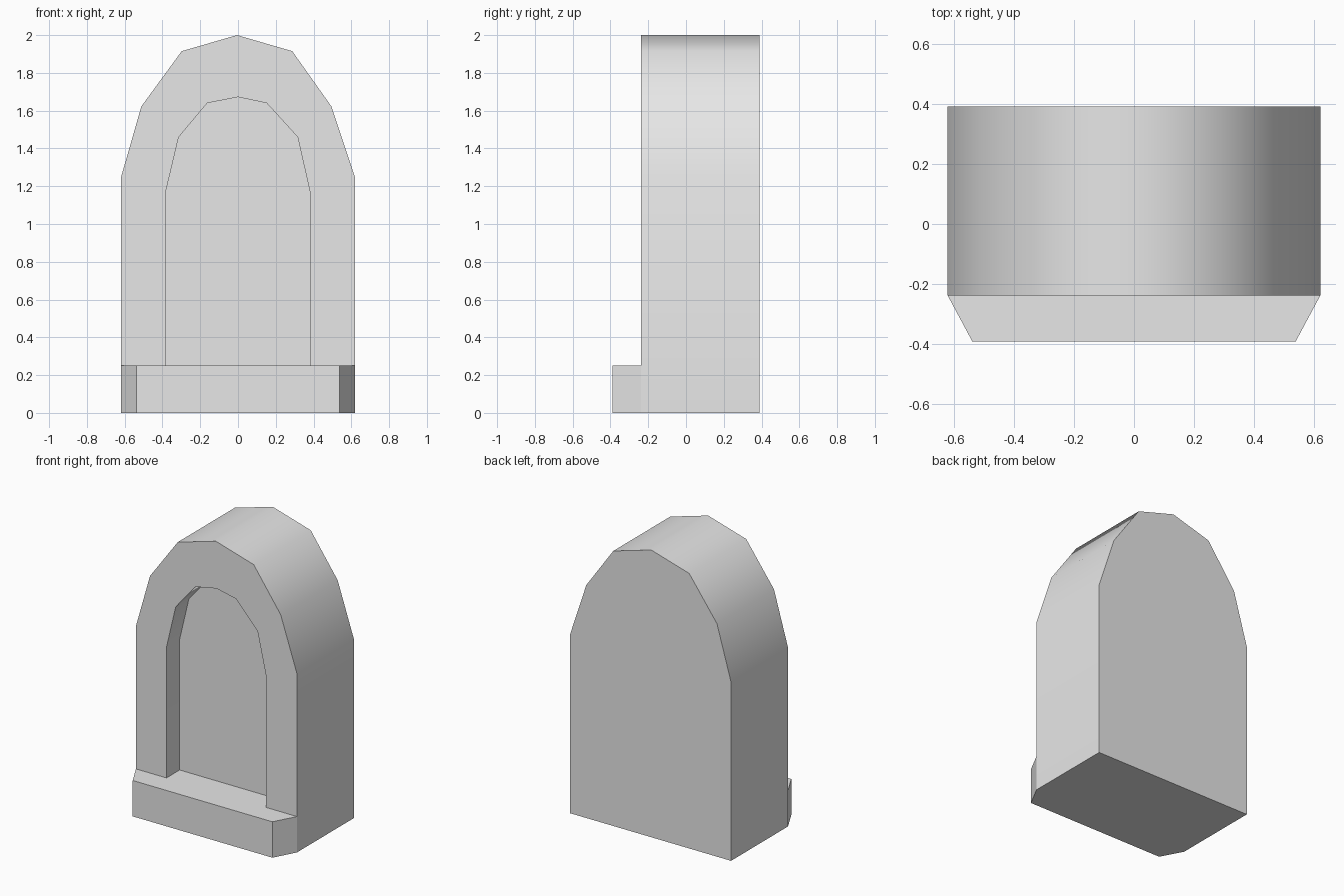
import bpy, bmesh, math
from mathutils import Vector

default = bpy.data.objects.get("Cube")
if default:
    bpy.data.objects.remove(default, do_unlink=True)

# Single stone colour
stone = bpy.data.materials.new("light grey stone")
stone.use_nodes = True
GREY = (0.8, 0.8, 0.8, 1)
stone.diffuse_color = GREY
stone.node_tree.nodes["Principled BSDF"].inputs["Base Color"].default_value = GREY


def prism(name, outline, direction):
    """Extrude a closed planar outline along a direction into a solid."""
    bm = bmesh.new()
    face = bm.faces.new([bm.verts.new(p) for p in outline])
    moved = bmesh.ops.extrude_face_region(bm, geom=[face])["geom"]
    bmesh.ops.translate(bm, vec=Vector(direction),
                        verts=[v for v in moved if isinstance(v, bmesh.types.BMVert)])
    bmesh.ops.recalc_face_normals(bm, faces=bm.faces)
    mesh = bpy.data.meshes.new(name)
    bm.to_mesh(mesh)
    bm.free()
    mesh.materials.append(stone)
    obj = bpy.data.objects.new(name, mesh)
    bpy.context.collection.objects.link(obj)
    return obj


def upright(points, y):
    return [(x, y, z) for x, z in points]


FRONT, BACK, STEP_FRONT = -0.237, 0.39, -0.39
HALF, STEP_TOP, NICHE_DEPTH = 0.62, 0.25, 0.145

# Arched slab
slab_outline = [(-HALF, 0), (HALF, 0), (HALF, 1.245), (0.495, 1.622), (0.287, 1.915),
                (-0.005, 2), (-0.298, 1.915), (-0.512, 1.622), (-HALF, 1.245)]
slab = prism("arched_slab", upright(slab_outline, FRONT), (0, BACK - FRONT, 0))

# Arched niche cut into the front, its floor level with the step
niche_outline = [(-0.385, STEP_TOP), (0.383, STEP_TOP), (0.383, 1.16), (0.316, 1.46),
                 (0.152, 1.64), (0, 1.672), (-0.163, 1.64), (-0.314, 1.46), (-0.385, 1.16)]
cutter = prism("niche_cutter", upright(niche_outline, FRONT - 0.1), (0, NICHE_DEPTH + 0.1, 0))
cutter.hide_render = True
cut = slab.modifiers.new("niche", "BOOLEAN")
cut.operation, cut.solver, cut.object = "DIFFERENCE", "EXACT", cutter

bpy.ops.object.select_all(action="DESELECT")
slab.select_set(True)
bpy.context.view_layer.objects.active = slab
bpy.ops.object.modifier_apply(modifier=cut.name)
bpy.data.objects.remove(cutter, do_unlink=True)
bpy.ops.object.shade_smooth_by_angle(angle=math.radians(42))

# Low step in front with chamfered corners
step_outline = [(-HALF, FRONT, 0), (-0.538, STEP_FRONT, 0),
                (0.538, STEP_FRONT, 0), (HALF, FRONT, 0)]
prism("front_step", step_outline, (0, 0, STEP_TOP))
